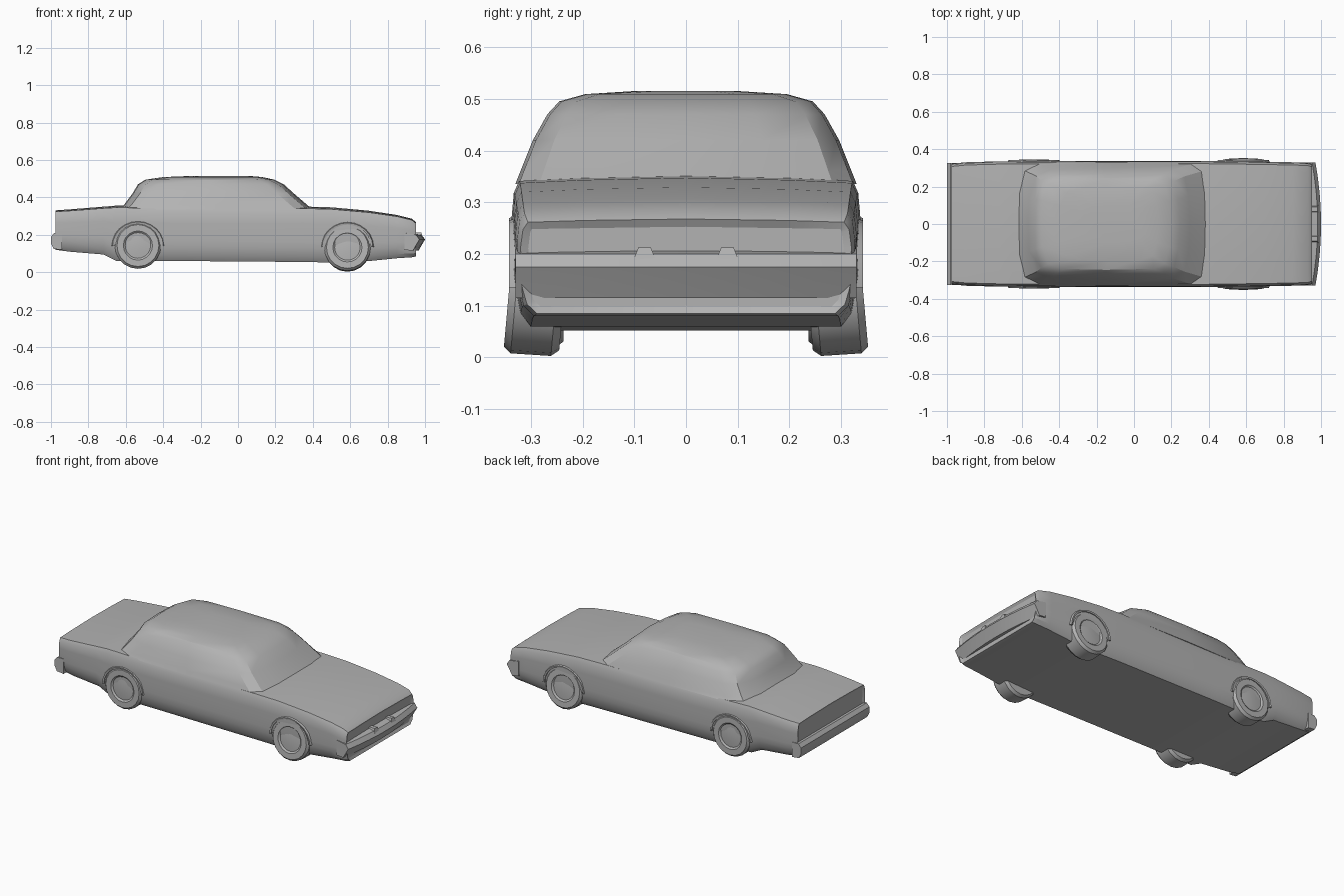
import bpy, bmesh, math
from mathutils import Matrix, Vector

if "Cube" in bpy.data.objects:
    bpy.data.objects.remove(bpy.data.objects["Cube"])

grey = bpy.data.materials.new("body grey")
grey.use_nodes = True
grey.diffuse_color = (0.45, 0.45, 0.45, 1)
grey.node_tree.nodes["Principled BSDF"].inputs["Base Color"].default_value = (0.45, 0.45, 0.45, 1)


def loft(name, rings, inset=0, angle=28, matrix=None):
    """Skin closed rings of points, cap both ends, optionally recess the caps."""
    bm = bmesh.new()
    loops = [[bm.verts.new(p) for p in ring] for ring in rings]
    for a, b in zip(loops, loops[1:]):
        for i in range(len(a)):
            j = (i + 1) % len(a)
            bm.faces.new((a[i], a[j], b[j], b[i]))
    caps = [bm.faces.new(loops[0]), bm.faces.new(loops[-1])]
    bmesh.ops.recalc_face_normals(bm, faces=bm.faces[:])
    if inset:
        for cap in caps:
            bmesh.ops.inset_region(bm, faces=[cap], thickness=inset, depth=-0.008)
    if matrix:
        bm.transform(matrix)
        bmesh.ops.recalc_face_normals(bm, faces=bm.faces[:])
    mesh = bpy.data.meshes.new(name)
    bm.to_mesh(mesh)
    bm.free()
    mesh.materials.append(grey)
    obj = bpy.data.objects.new(name, mesh)
    bpy.context.collection.objects.link(obj)
    bpy.ops.object.select_all(action='DESELECT')
    obj.select_set(True)
    bpy.context.view_layer.objects.active = obj
    bpy.ops.object.shade_smooth_by_angle(angle=math.radians(angle))
    return obj


def mirrored(half):
    """Close a half ring, whose ends lie on y = 0, across the centre plane."""
    return half + [(x, -y, z) for x, y, z in half[-2:0:-1]]


# Lower body: cross-section as (width share, height share)
section = [(0, 0), (.9, 0), (.96, .1), (.985, .25), (1, .38), (.992, .55),
           (1, .7), (.985, .9), (.955, .98), (.6, 1), (0, 1.015)]
# Stations: x, floor, top, half width
stations = [(-.975, .12, .328, .322), (-.9, .11, .333, .33), (-.72, .095, .347, .335),
            (-.65, .06, .352, .335), (-.3, .06, .345, .338), (.35, .055, .347, .338),
            (.5, .052, .343, .336), (.7, .06, .325, .333), (.85, .075, .303, .33),
            (.93, .08, .283, .327), (.952, .085, .265, .32)]
loft("lower_body", [mirrored([(x, w * u, lo + (hi - lo) * t) for u, t in section])
                    for x, lo, hi, w in stations], inset=.015)


# Cabin: stacked rounded outlines
def cabin_ring(z, rear, front, w):
    return mirrored([(front, 0, z), (front - .008, .5 * w, z), (front - .03, .86 * w, z),
                     (front - .09, .98 * w, z), ((front + rear) / 2, w, z),
                     (rear + .12, .98 * w, z), (rear + .04, .87 * w, z),
                     (rear + .005, .5 * w, z), (rear, 0, z)])


levels = [(.335, -.635, .4, .33), (.36, -.61, .37, .32), (.42, -.565, .3, .296),
          (.47, -.535, .245, .268), (.495, -.495, .195, .245),
          (.509, -.4, .13, .195), (.515, -.25, .06, .1)]
loft("cabin", [cabin_ring(*level) for level in levels])


# Bumpers: profile in x and z, swept across the car with a bow
def bumper(name, profile, half, bow):
    rings = []
    for i in range(9):
        u = i / 4 - 1
        rings.append([(x - bow * u * u, half * u, z) for x, z in profile])
    loft(name, rings)


bumper("front_bumper", [(.92, .12), (.965, .115), (.985, .15), (1, .175), (.982, .2), (.92, .21)],
       .33, .03)
bumper("rear_bumper", [(-.94, .12), (-.985, .125), (-1, .155), (-1, .19), (-.982, .21), (-.94, .21)],
       .327, 0)

# Bumper guards
for name, side in (("left", 1), ("right", -1)):
    y = .08 * side
    loft(name + "_bumper_guard",
         [[(x, y - h, z), (x, y + h, z), (x - .04, y + h, z), (x - .04, y - h, z)]
          for x, z, h in ((.99, .18, .025), (.98, .213, .012))])


# Wheels: tyre and dished hub as rings of (radius, offset from the centre plane)
tyre = [(.11, .235), (.122, .25), (.124, .328), (.112, .342), (.078, .342), (.068, .334), (.03, .338)]


def wheel(name, x, z, side, splay):
    rings = []
    for r, y in tyre:
        rings.append([(r * math.cos(a), (y - .3) * side, r * math.sin(a))
                      for a in (math.tau * i / 20 for i in range(20))])
    place = Matrix.Translation(Vector((x, .3 * side, z))) @ Matrix.Rotation(splay * side, 4, 'X')
    loft(name, rings, matrix=place)


# Arch lips: low half rings standing just proud of the flanks
def arch(name, x, z, side):
    rings = []
    for i in range(13):
        a = math.pi * i / 12
        rings.append([(x + r * math.cos(a), y * side, z + r * .95 * math.sin(a))
                      for r, y in ((.126, .31), (.126, .34), (.136, .342), (.15, .31))])
    loft(name, rings)


for name, side in (("left", 1), ("right", -1)):
    wheel("front_wheel_" + name, .585, .129, side, .09)
    wheel("rear_wheel_" + name, -.535, .142, side, .02)
    arch("front_arch_" + name, .585, .135, side)
    arch("rear_arch_" + name, -.535, .14, side)
